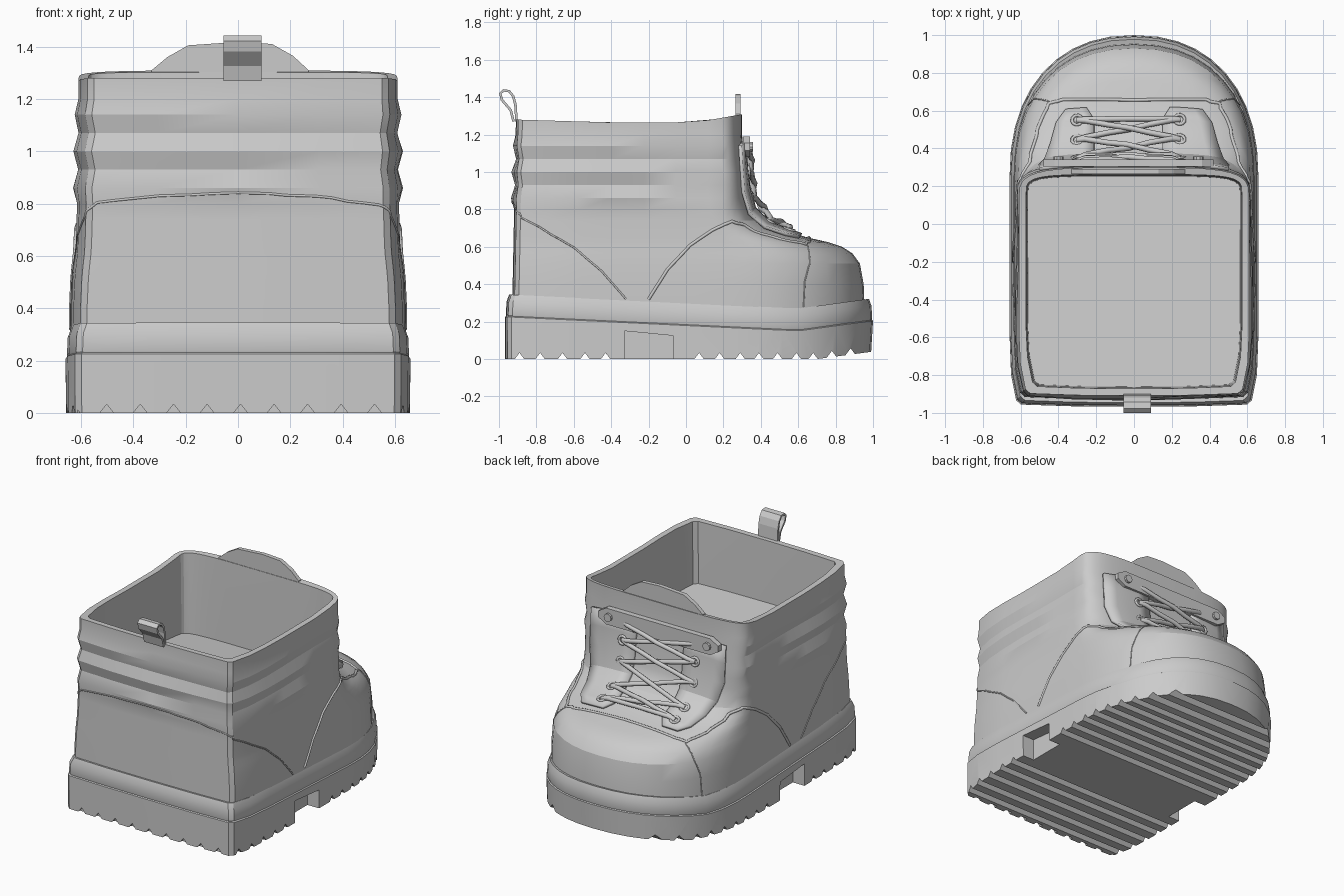
import bpy, bmesh, math
from mathutils import Vector
from mathutils.bvhtree import BVHTree

if "Cube" in bpy.data.objects:
    bpy.data.objects.remove(bpy.data.objects["Cube"])

grey = bpy.data.materials.new("plain_grey")
grey.diffuse_color = (0.6, 0.6, 0.6, 1)
grey.use_nodes = True
grey.node_tree.nodes["Principled BSDF"].inputs["Base Color"].default_value = grey.diffuse_color


def finish(name, bm, smooth=0):
    bmesh.ops.recalc_face_normals(bm, faces=bm.faces)
    me = bpy.data.meshes.new(name)
    bm.to_mesh(me)
    bm.free()
    ob = bpy.data.objects.new(name, me)
    bpy.context.collection.objects.link(ob)
    me.materials.append(grey)
    if smooth:
        bpy.ops.object.select_all(action='DESELECT')
        ob.select_set(True)
        bpy.context.view_layer.objects.active = ob
        bpy.ops.object.shade_smooth_by_angle(angle=math.radians(smooth))
    return ob


def outline(w, f, y0, n, yb):
    """Boot plan: squared heel, straight sides, superellipse toe."""
    half = [(0, yb), (w * .5, yb + .003), (w - .06, yb + .012), (w - .035, yb + .035), (w - .008, yb + .17)]
    half += [(w, yb + .17 + (y0 - yb - .17) * i / 5) for i in range(1, 5)]
    for i in range(11):
        a = math.pi / 2 * i / 10
        c, s = max(math.cos(a), 0) ** (2 / n), math.sin(a) ** (2 / n)
        half.append((w * c if i < 10 else 0, y0 + (f - y0) * s))
    return half + [(-x, y) for x, y in half[-2:0:-1]]


def loft(name, rings, smooth):
    bm = bmesh.new()
    vs = [[bm.verts.new(p) for p in r] for r in rings]
    n = len(vs[0])
    for a, b in zip(vs, vs[1:]):
        for i in range(n):
            j = (i + 1) % n
            bm.faces.new((a[i], a[j], b[j], b[i]))
    for r in (vs[0], vs[-1]):  # caps are strips across the width
        for i in range(n // 2):
            q = [r[i], r[i + 1], r[n - i - 1], r[-i]] if i else [r[0], r[1], r[-1]]
            bm.faces.new(list(dict.fromkeys(q)))
    return finish(name, bm, smooth)


def prism(bm, pts, axis, a, b):
    def at(t, u, v):
        return (t, u, v) if axis == 'X' else (u, t, v)
    A = [bm.verts.new(at(a, *p)) for p in pts]
    B = [bm.verts.new(at(b, *p)) for p in pts]
    bm.faces.new(A)
    bm.faces.new(B[::-1])
    for i in range(len(pts)):
        j = (i + 1) % len(pts)
        bm.faces.new((A[i], A[j], B[j], B[i]))


def tube(name, pts, radius, sides=2, closed=False):
    cu = bpy.data.curves.new(name, 'CURVE')
    cu.dimensions = '3D'
    cu.bevel_depth, cu.bevel_resolution, cu.use_fill_caps = radius, sides, True
    sp = cu.splines.new('POLY')
    sp.points.add(len(pts) - 1)
    for q, p in zip(sp.points, pts):
        q.co = (*p, 1)
    sp.use_cyclic_u = closed
    cu.materials.append(grey)
    ob = bpy.data.objects.new(name, cu)
    bpy.context.collection.objects.link(ob)


# Sole with welt: edges dip towards the ball of the foot, toe lifts
def dip(y):
    return -.075 * (y + .95) / 1.55 if y < .6 else -.075 + .055 * (y - .6) / .4


def lift(y):
    return max(0, .04 * (y - .7) / .3)


sole_rings = [[(x, y, lift(y)) for x, y in outline(.657, .99, .25, 2.25, -.967)]]
for z, inset in ((.225, 0), (.230, .007), (.236, .005), (.305, .008), (.345, .022), (.34, .06)):
    sole_rings.append([(x, y, z + dip(y)) for x, y in
                       outline(.659 - inset, 1 - inset, .25, 2.25, -.968 + inset)])
sole = loft("sole", sole_rings, 25)

# Tread grooves, heel nicks and arch recesses
bm = bmesh.new()
for y in [-.89, -.78, -.66, -.54, -.43, .07, .18, .29, .39, .49, .59, .68, .78, .88]:
    z = lift(y)
    prism(bm, [(y - .034, z - .012), (y + .034, z - .012), (y, z + .033)], 'X', -.8, .8)
for i in range(-5, 6):
    x = i * .128 + .01
    prism(bm, [(x - .036, -.012), (x + .036, -.012), (x, .033)], 'Y', -1.1, -.94)
for s in (-1, 1):
    prism(bm, [(-.33, -.1), (-.07, -.1), (-.07, .125), (-.33, .15)], 'X', s * .57, s * .8)
cutter = finish("tread_cutter", bm)
cutter.hide_render = True
cut = sole.modifiers.new("tread", 'BOOLEAN')
cut.operation, cut.object, cut.solver = 'DIFFERENCE', cutter, 'EXACT'

# Upper: (height, half width, toe y, curve start y, squareness, crease)
levels = [(.27, .638, .955, .25, 2.25, 0), (.40, .637, .95, .25, 2.25, 0), (.51, .632, .93, .25, 2.25, 0),
          (.565, .627, .89, .23, 2.2, 0), (.60, .623, .835, .2, 2.2, 0), (.625, .621, .76, .2, 2.2, 0),
          (.65, .62, .65, .2, 2.2, 0),
          (.69, .618, .51, .18, 2.2, 0), (.74, .617, .41, .15, 2.5, 0), (.80, .615, .36, .13, 3, 0),
          (.86, .613, .335, .12, 3.5, .018), (.93, .612, .325, .12, 4, -.01), (1.0, .611, .317, .12, 4, .020),
          (1.07, .611, .31, .12, 4, -.012), (1.14, .61, .305, .12, 4, .016), (1.20, .61, .30, .12, 4, 0),
          (1.28, .61, .30, .12, 4, 0)]


def rim(y):
    return -.015 + .035 * max(0, (y - .05) / .2) + .015 * max(0, (-.4 - y) / .5)


upper_rings = []
for k, (z, w, f, y0, n, d) in enumerate(levels):
    ring = []
    for x, y in outline(w, f, y0, n, -.935 + .02 * z):
        v = Vector((x, y + .3)).normalized() * d * abs(math.sin(3 * y + 2.3 * x + 1.7 * k))
        ring.append((x + v.x, y + (v.y if y < .2 else 0), z + (rim(y) if z == 1.28 else 0)))
    upper_rings.append(ring)
for z, g in ((1.28, .038), (1.1, .043), (.81, .048)):  # lining down to the sloping insole
    upper_rings.append([(x, y, z + (rim(y) if z == 1.28 else -.1 * (y + .32) if z == .81 else 0)) for x, y in
                        outline(.61 - g, .30 - g, .14, 5, -.91 + g)])
upper = loft("upper", upper_rings, 22)
bm = bmesh.new()
bm.from_mesh(upper.data)
tree = BVHTree.FromBMesh(bm)
bm.free()


def front(x, y, z, off=0.0):
    """Point on the instep surface, seen diagonally from the toe."""
    loc, no, _, _ = tree.ray_cast(Vector((x, y + 1, z + 1)), Vector((0, -1, -1)).normalized())
    no = no if no.y + no.z > 0 else -no
    return loc + no * off, no


# Stitched seams: vamp, toe cap, heel counter
def seam(name, pts, radius):
    out = []
    for a, b in zip(pts, pts[1:]):
        out += [tree.find_nearest(Vector(a).lerp(Vector(b), t / 5))[0] for t in range(5)]
    out.append(tree.find_nearest(Vector(pts[-1]))[0])
    tube(name, out, radius, 1)


for s, side in ((1, "right"), (-1, "left")):
    seam("vamp_seam_" + side, [(s * x, y, z) for x, y, z in (
        (.67, -.2, .32), (.67, -.1, .48), (.66, .02, .61), (.65, .14, .69), (.63, .26, .745),
        (.58, .36, .74), (.53, .52, .69), (.47, .66, .66), (.38, .67, .67), (.2, .67, .69), (0, .665, .69))], .009)
    seam("toe_cap_seam_" + side, [(s * x, y, z) for x, y, z in (
        (.47, .67, .66), (.54, .68, .55), (.6, .66, .42), (.6, .65, .28))], .004)
    seam("heel_seam_" + side, [(s * x, y, z) for x, y, z in (
        (0, -.97, .83), (.3, -.97, .82), (.6, -.95, .79), (.66, -.8, .71), (.66, -.6, .6),
        (.66, -.45, .47), (.66, -.32, .32))], .005)

# Eyelet panels either side of the lacing
CX = -.03
profile = [(.62, .66, .36), (.55, .675, .41), (.44, .72, .44), (.36, .80, .47), (.325, .92, .5),
           (.31, 1.05, .5), (.30, 1.16, .5)]
for s, side in ((1, "right"), (-1, "left")):
    bm = bmesh.new()
    rows = []
    for i, (y, z, outer) in enumerate(profile):
        inner = .22 if i == 0 else .18
        rows.append([bm.verts.new(front(CX * (1 - t / 4) + s * (inner + (outer - inner) * t / 4), y, z, .01)[0])
                     for t in range(5)])
    for a, b in zip(rows, rows[1:]):
        for i in range(4):
            q = (a[i], a[i + 1], b[i + 1], b[i])
            bm.faces.new(q if s > 0 else q[::-1])
    panel = finish("eyelet_panel_" + side, bm, 30)
    so = panel.modifiers.new("thickness", 'SOLIDIFY')
    so.thickness, so.offset = .018, 0

# Eyelets and crossed laces
lace_rows = [(.55, .675), (.44, .72), (.34, .87), (.315, 1.0), (.305, 1.12)]
for i, (y, z) in enumerate(lace_rows[:4]):
    for s in (-1, 1):
        c, no = front(CX + s * .27, y, z, .021)
        u = no.orthogonal().normalized()
        v = no.cross(u)
        tube("eyelet", [c + .027 * (u * math.cos(a) + v * math.sin(a))
                        for a in [math.tau * j / 10 for j in range(10)]], .009, 1, True)


def lace(p, q, high):
    a, na = front(CX + p[0] * .27, *lace_rows[p[1]], .018)
    b, nb = front(CX + q[0] * .27, *lace_rows[q[1]], .018)
    n = (na + nb).normalized()
    mids = [a.lerp(b, t) + n * h for t, h in ((.08, .016), (.3, .018), (.5, high), (.7, .018), (.92, .016))]
    tube("lace", [a] + mids + [b], .015)


lace((-1, 0), (1, 0), .02)
for i in range(4):
    lace((-1, i), (1, i + 1), .028)
    lace((1, i), (-1, i + 1), .006)

# Strap plate with rivets across the instep
bm = bmesh.new()
prism(bm, [(CX + sx * x, 1.135 + sz * z) for sx, sz, x, z in (
    (1, -1, .39, .055), (1, -1, .45, .02), (1, 1, .45, .02), (1, 1, .39, .055),
    (-1, 1, .39, .055), (-1, 1, .45, .02), (-1, -1, .45, .02), (-1, -1, .39, .055))], 'Y', .305, .342)
finish("lace_strap", bm)
for s in (-1, 1):
    bm = bmesh.new()
    prism(bm, [(CX + s * .37 + .027 * math.cos(math.tau * i / 10), 1.135 + .027 * math.sin(math.tau * i / 10))
               for i in range(10)], 'Y', .335, .358)
    finish("strap_rivet", bm)

# Tongue above the collar
bm = bmesh.new()
prism(bm, [(-.33, 1.1), (-.33, 1.31), (-.27, 1.36), (-.19, 1.405), (0, 1.418), (.13, 1.41),
           (.21, 1.365), (.27, 1.31), (.27, 1.1)], 'Y', .264, .292)
finish("tongue", bm)

# Pull loop at the heel
bm = bmesh.new()
path = [(-.922, 1.27), (-.937, 1.33), (-.984, 1.385), (-.993, 1.42), (-.975, 1.436), (-.945, 1.432),
        (-.924, 1.405), (-.912, 1.36), (-.906, 1.27)]
edge = [[bm.verts.new((x, y, z)) for x in (-.055, .09)] for y, z in path]
for a, b in zip(edge, edge[1:]):
    bm.faces.new((a[0], a[1], b[1], b[0]))
loop = finish("heel_pull_loop", bm)
so = loop.modifiers.new("thickness", 'SOLIDIFY')
so.thickness, so.offset = .014, 0

# Apply modifiers, turn tubes into meshes, drop the cutter
bpy.ops.object.select_all(action='SELECT')
cutter.select_set(False)
bpy.context.view_layer.objects.active = sole
bpy.ops.object.convert(target='MESH')
bpy.data.objects.remove(cutter)
